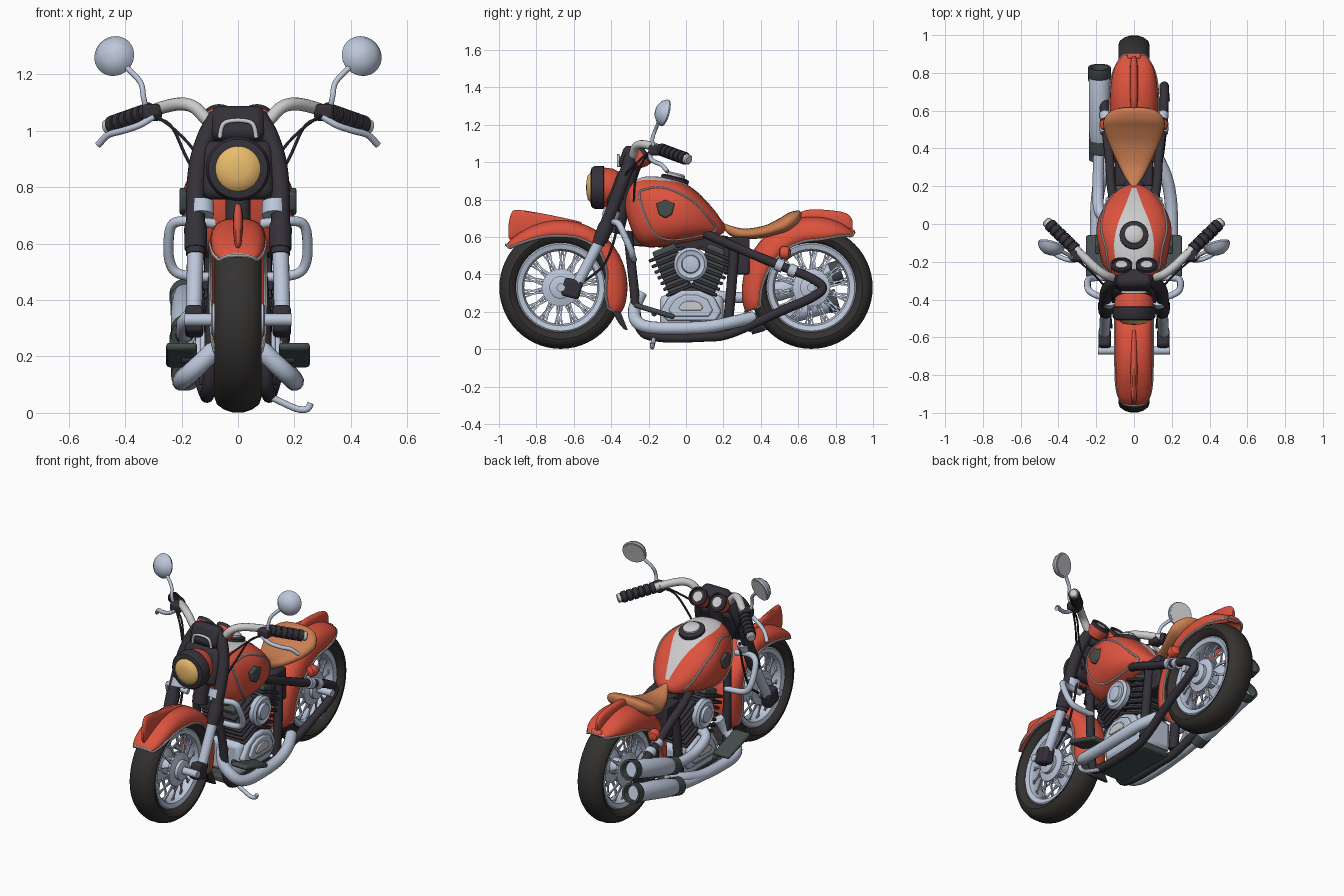
import bpy, bmesh
from math import sin, cos, pi, radians
from mathutils import Vector as V, Matrix

if "Cube" in bpy.data.objects:
    bpy.data.objects.remove(bpy.data.objects["Cube"])

def mat(name, *c):
    m = bpy.data.materials.new(name)
    m.diffuse_color = (*c, 1)
    m.use_nodes = True
    m.node_tree.nodes["Principled BSDF"].inputs["Base Color"].default_value = m.diffuse_color
    return m

RED, BLACK = mat("red", .72, .085, .048), mat("black", .035, .03, .04)
RUBBER, CHROME = mat("rubber", .035, .032, .03), mat("chrome", .5, .57, .7)
TAN, AMBER, DARK = mat("tan", .6, .21, .085), mat("amber", .82, .5, .15), mat("dark", .06, .075, .075)
GREY = None

def add(name, verts, faces, m, mirror=False, bevel=0, thick=0):
    me = bpy.data.meshes.new(name)
    me.from_pydata([tuple(v) for v in verts], [], faces)
    bm = bmesh.new(); bm.from_mesh(me)
    bmesh.ops.recalc_face_normals(bm, faces=bm.faces)
    bm.to_mesh(me); bm.free()
    if m: me.materials.append(m)
    o = bpy.data.objects.new(name, me)
    bpy.context.collection.objects.link(o)
    if bevel:
        b = o.modifiers.new("bevel", 'BEVEL'); b.width = bevel; b.segments = 2
    if thick:
        o.modifiers.new("solid", 'SOLIDIFY').thickness = thick
    if mirror:
        o.modifiers.new("mirror", 'MIRROR').use_mirror_merge = False
    return o

def skin(name, rows, m, mirror=False, loop=False, ring=True, thick=0):
    n, k = len(rows[0]), len(rows)
    f = [(i*n+j, i*n+(j+1) % n, (i+1) % k*n+(j+1) % n, (i+1) % k*n+j)
         for i in range(k if loop else k-1) for j in range(n if ring else n-1)]
    if ring and not loop:
        f += [tuple(range(n)), tuple(range((k-1)*n, k*n))]
    return add(name, [v for r in rows for v in r], f, m, mirror, thick=thick)

def spline(pts, n=6, loop=False):
    p, k, out = [V(q) for q in pts], len(pts), []
    at = lambda i: p[i % k] if loop else p[max(0, min(k-1, i))]
    for i in range(k if loop else k-1):
        a, b, c, d = at(i-1), at(i), at(i+1), at(i+2)
        for s in range(n):
            t = s/n
            out.append((b*2 + (c-a)*t + (a*2-b*5+c*4-d)*t*t + (b*3-a-c*3+d)*t**3)/2)
    return out if loop else out + [p[-1]]

def tube(name, pts, r, m, mirror=False, loop=False, seg=12, n=6):
    p, u, rows = spline(pts, n, loop), None, []
    k = len(p)
    for i in range(k):
        t = (p[(i+1) % k]-p[i-1] if loop else p[min(i+1, k-1)]-p[max(i-1, 0)]).normalized()
        u = (u - t*u.dot(t)).normalized() if u else t.orthogonal().normalized()
        w = t.cross(u)
        rows.append([p[i]+(u*cos(2*pi*j/seg)+w*sin(2*pi*j/seg))*r for j in range(seg)])
    return skin(name, rows, m, mirror, loop)

def lathe(name, prof, at, axis, m, mirror=False, seg=32, loop=False):
    R, at = V(axis).to_track_quat('Z', 'Y'), V(at)
    rows = [[at + R @ V((r*cos(2*pi*j/seg), r*sin(2*pi*j/seg), h)) for j in range(seg)] for r, h in prof]
    return skin(name, rows, m, mirror, loop)

def box(name, size, at, m, rx=0, mirror=False, bevel=.01):
    M = Matrix.Translation(at) @ Matrix.Rotation(radians(rx), 4, 'X')
    v = [M @ V((x*size[0]/2, y*size[1]/2, z*size[2]/2)) for x in (-1, 1) for y in (-1, 1) for z in (-1, 1)]
    f = [(0, 1, 3, 2), (4, 6, 7, 5), (0, 4, 5, 1), (2, 3, 7, 6), (0, 2, 6, 4), (1, 5, 7, 3)]
    return add(name, v, f, m, mirror, bevel)

def plate(name, yz, x0, x1, m, mirror=False, bevel=.008):
    return add(name, [(x, y, z) for x in (x0, x1) for y, z in yz],
               [tuple(range(len(yz))), tuple(range(len(yz), 2*len(yz)))] +
               [(i, (i+1) % len(yz), (i+1) % len(yz)+len(yz), i+len(yz)) for i in range(len(yz))], m, mirror, bevel)

P = .8  # roundness of lofted bodies
sp = lambda v: (abs(v)**P)*(1 if v > 0 else -1)
def loft(name, stations, m, seg=32):
    s = spline(stations, 5)
    skin(name, [[(w*sp(cos(2*pi*j/seg)), y, (a+b)/2+(b-a)/2*sp(sin(2*pi*j/seg))) for j in range(seg)] for y, a, b, w in s], m)
    return s

# wheels: tyre, rim, hub, spokes
for end, cy in (("front", -.67), ("rear", .67)):
    c, ax = (0, cy, .33), (1, 0, 0)
    half = [(.235, .045), (.25, .07), (.275, .083), (.3, .075), (.318, .05), (.328, .02)]
    lathe(end+"_tyre", half + [(r, -h) for r, h in half[::-1]], c, ax, RUBBER, seg=56, loop=True)
    rim = [(.242, .05), (.232, .058), (.205, .05), (.195, .03)]
    lathe(end+"_rim", rim + [(r, -h) for r, h in rim[::-1]], c, ax, CHROME, seg=48, loop=True)
    lathe(end+"_hub", [(.05, -.095), (.06, -.09), (.06, -.07), (.1, -.06), (.1, -.045), (.05, -.03), (.05, .03),
                       (.1, .045), (.1, .06), (.06, .07), (.06, .09), (.05, .095)], c, ax, CHROME)
    lathe(end+"_axle", [(.022, -.19), (.022, .19)], c, ax, CHROME, seg=16)
    vs, fs = [], []
    for i in range(56):
        a, s = 2*pi*i/56, (-1)**i
        b = a + (.16 if i % 4 < 2 else -.16)
        p, q = V((s*.055, .09*cos(a), .09*sin(a))), V((s*.025, .205*cos(b), .205*sin(b)))
        u = (q-p).orthogonal().normalized()*.0055
        w = (q-p).normalized().cross(u)
        k = len(vs)
        vs += [V(c)+e+d for e in (p, q) for d in (u, w, -u, -w)]
        fs += [(k+j, k+(j+1) % 4, k+4+(j+1) % 4, k+4+j) for j in range(4)]
    add(end+"_spokes", vs, fs, CHROME)

# fenders with edge trim: (angle, inner radius, outer radius, half width)
def fender(name, cy, table):
    s = spline(table, 6)
    pt = lambda a, r, x: V((x, cy+r*cos(radians(a)), .33+r*sin(radians(a))))
    skin(name, [[pt(a, ri+(ro-ri)*sin(pi*j/16)**.7, w*sp(cos(pi*j/16))) for j in range(17)] for a, ri, ro, w in s],
         RED, ring=False, thick=.006)
    e = [s[i] for i in range(0, len(s), 3)]
    mid = lambda q: [pt(q[0], q[1]+(q[2]-q[1])*sin(pi*t), q[3]*cos(pi*t)) for t in (.25, .5, .75)]
    tube(name+"_trim", [pt(a, ri, w) for a, ri, ro, w in e] + mid(e[-1]) +
         [pt(a, ri, -w) for a, ri, ro, w in e[::-1]] + mid(e[0])[::-1], .007, GREY, loop=True, seg=8, n=3)
fender("front_fender", -.67, [(142, .345, .37, .065), (135, .325, .37, .085), (120, .297, .363, .096), (90, .275, .36, .098),
                              (45, .285, .36, .098), (0, .24, .357, .096), (-18, .26, .355, .09), (-24, .28, .345, .08)])
fender("rear_fender", .67, [(200, .29, .375, .1), (190, .275, .375, .115), (157, .245, .365, .125), (119, .245, .375, .128),
                            (80, .26, .38, .125), (62, .31, .378, .105), (52, .35, .372, .065)])
loft("front_fender_crest", [(-.95, .6, .66, .008), (-.93, .58, .735, .015), (-.88, .6, .743, .018), (-.75, .62, .722, .018),
                            (-.62, .65, .695, .014), (-.56, .66, .68, .008)], RED, 16)
loft("rear_fender_crest", [(.57, .66, .71, .01), (.65, .66, .745, .02), (.78, .64, .742, .022), (.86, .62, .725, .018),
                           (.89, .63, .69, .008)], RED, 16)
plate("mud_flap", [(-.395, .2), (-.35, .2), (-.31, .1), (-.33, .105), (-.36, .14)], -.07, .07, BLACK)

# tank, top stripe, side trim, badge, cap
tank = loft("fuel_tank", [(-.325, .74, .81, .04), (-.3, .66, .87, .1), (-.26, .575, .905, .14), (-.2, .545, .92, .17),
                          (-.08, .555, .91, .197), (0, .57, .88, .195), (.08, .585, .82, .165), (.15, .6, .745, .115),
                          (.19, .615, .69, .07), (.21, .635, .66, .02)], RED, 48)
def station(y):
    for a, b in zip(tank, tank[1:]):
        if a[0] <= y <= b[0]:
            return a.lerp(b, (y-a[0])/(b[0]-a[0]))
def tank_x(y, z):
    _, a, b, w = station(y)
    return w*max(0, 1-abs((z-(a+b)/2)/((b-a)/2))**(2/P))**(P/2)
def tank_z(x, y):
    _, a, b, w = station(y)
    return (a+b)/2+(b-a)/2*max(0, 1-abs(x/w)**(2/P))**(P/2)
stripe = spline([(-.28, .06), (-.2, .095), (-.1, .105), (0, .085), (.1, .045), (.19, .012)])
skin("tank_stripe", [[(s*j/8, y, tank_z(s*j/8, y)+.004) for j in range(-8, 9)] for y, s in stripe], GREY, ring=False)
outline = spline([(-.25, .82), (-.2, .86), (-.1, .86), (.04, .79), (.13, .69), (.16, .64), (.08, .607), (-.1, .585), (-.19, .65)], 5, True)
tube("tank_side_trim", [(tank_x(y, z)+.001, y, z) for y, z in outline], .006, GREY, True, True, 8, 1)
plate("tank_badge", [(-.16, .78), (-.135, .785), (-.11, .8), (-.085, .785), (-.06, .78), (-.075, .72), (-.11, .7), (-.145, .72)],
      .18, .207, DARK, True)
cap_dir = (0, .25, 1)
lathe("tank_cap_base", [(.076, -.02), (.076, .012), (.06, .018)], (0, -.06, .905), cap_dir, BLACK)
lathe("tank_cap", [(.05, 0), (.05, .03), (.04, .038)], (0, -.06, .905), cap_dir, GREY)

# seat
loft("seat", [(.2, .64, .675, .015), (.25, .6, .657, .05), (.32, .588, .645, .085), (.42, .595, .662, .13), (.5, .61, .7, .158),
              (.55, .625, .73, .16), (.6, .665, .742, .12), (.617, .7, .73, .05)], TAN)

# frame
tube("frame_loop", [(.1, .1, .62), (.12, .2, .575), (.13, .35, .51), (.15, .52, .44), (.16, .66, .385), (.16, .73, .33),
                    (.16, .67, .275), (.15, .5, .2), (.12, .24, .085), (.11, .1, .065), (.11, -.15, .065), (.1, -.25, .12),
                    (.09, -.28, .35), (.07, -.31, .62)], .025, BLACK, True)
tube("seat_post", [(.1, .26, .56), (.11, .24, .3), (.11, .22, .1)], .028, BLACK, True)
box("backbone", (.1, .55, .08), (0, -.05, .58), BLACK, -3)
box("under_seat_box", (.2, .14, .2), (0, .27, .5), BLACK)
lathe("steering_neck", [(.045, 0), (.045, .4)], (0, -.38, .62), (0, .25, 1), BLACK)
for i, t in enumerate((0, .07)):
    lathe("shock_collar_%d" % i, [(.034, -.02), (.034, .02)], (.148, .5+t, .449-t*.42), (.1, 1, -.42), CHROME, True, 16)

# engine
box("crankcase", (.22, .34, .2), (0, .03, .19), CHROME, bevel=.03)
box("sump", (.18, .4, .04), (0, 0, .075), DARK)
for side, s in (("front", -1), ("rear", 1)):
    ang = radians(22)
    for k in range(7):
        d = .09+k*.034
        box("%s_cylinder_fin_%d" % (side, k), (.24+.01*(k % 2), .165+.006*k, .018),
            (0, .03+s*(.025+d*sin(ang)), .235+d*cos(ang)), BLACK, -s*22, bevel=.006)
    box(side+"_cylinder", (.19, .13, .33), (0, .03+s*.09, .39), DARK, -s*22)
lathe("air_cleaner", [(.05, 0), (.088, .02), (.09, .05), (.075, .062), (.065, .055), (.05, .055), (.045, .07), (.02, .075)],
      (.1, .025, .455), (1, 0, 0), CHROME, True, 40)
case = [(-.14, .2), (-.09, .28), (-.02, .315), (.07, .315), (.15, .28), (.19, .2), (.16, .15), (-.1, .15)]
plate("engine_side_cover", case, .1, .135, CHROME, True, .012)
plate("engine_cover_panel", [(.025+(y-.025)*.72, .232+(z-.232)*.7) for y, z in case], .13, .15, CHROME, True)
plate("engine_cover_inset", [(.025+(y-.025)*.4, .232+(z-.232)*.32) for y, z in case], .145, .158, GREY, True, .004)

# exhaust
tube("exhaust_pipe", [(.06, -.24, .3), (.09, -.275, .22), (.16, -.265, .15), (.195, -.2, .118), (.2, -.05, .112), (.195, .12, .12),
                      (.17, .25, .145), (.12, .36, .17)], .034, CHROME, True)
tube("upper_exhaust_pipe", [(-.1, .02, .36), (-.18, .06, .33), (-.19, .2, .28), (-.185, .4, .28)], .03, CHROME)
tube("lower_exhaust_pipe", [(-.2, .1, .118), (-.185, .25, .12), (-.18, .38, .14)], .032, CHROME)
for name, a, b in (("upper", (-.183, .36, .27), (-.183, .83, .42)), ("lower", (-.183, .32, .125), (-.183, .81, .265))):
    a, b = V(a), V(b); L = (b-a).length
    lathe(name+"_muffler", [(.032, 0), (.05, .09), (.055, .14), (.056, L-.05), (.05, L-.04)], a, b-a, CHROME)
    lathe(name+"_muffler_sleeve", [(.036, .01), (.054, .09), (.054, .02)], a, b-a, DARK)
    lathe(name+"_muffler_tip", [(.053, L-.06), (.06, L-.05), (.06, L), (.048, L), (.044, L-.045)], a, b-a, DARK)

# forks, axle brackets, headlight
tube("fork_slider", [(.157, -.585, .34), (.15, -.45, .6)], .029, CHROME, True, seg=20)
tube("fork_cover", [(.15, -.47, .56), (.15, -.39, .76), (.14, -.345, .88), (.11, -.31, .98), (.07, -.29, 1.05)], .034, BLACK, True, seg=20)
lathe("fork_collar", [(.039, 0), (.041, .08), (.036, .1)], (.15, -.46, .58), (0, .38, .92), BLACK, True)
box("axle_bracket", (.065, .1, .1), (.155, -.61, .325), BLACK, -15, True, .015)
lathe("fork_clamp", [(.045, 0), (.045, .05)], (.13, -.41, .7), (0, .38, .92), CHROME, True)
lathe("headlight_bucket", [(.04, .17), (.08, .15), (.1, .11), (.108, .05), (.108, 0)], (0, -.5, .865), (0, 1, 0), RED, seg=40)
lathe("headlight_ring", [(.085, -.02), (.105, -.015), (.114, 0), (.114, .05), (.1, .055)], (0, -.49, .865), (0, 1, 0), BLACK, seg=40)
lathe("headlight_lens", [(.08, .03), (.08, -.01), (.065, -.025), (.035, -.032), (.005, -.034)], (0, -.5, .865), (0, 1, 0), AMBER, seg=40)
box("headlight_mount", (.25, .07, .22), (0, -.36, .86), BLACK, -22, bevel=.03)
box("triple_clamp", (.19, .1, .13), (0, -.3, 1.02), BLACK, -20, bevel=.03)
tube("clamp_trim", [(-.065, -.36, .975), (-.045, -.362, 1.03), (.045, -.362, 1.03), (.065, -.36, .975)], .008, GREY)

# gauges
gd = (0, .8, .6)
lathe("gauge_cup", [(.02, -.06), (.045, -.045), (.056, -.01), (.056, .015)], (.067, -.235, 1.03), gd, RED, True)
lathe("gauge_bezel", [(.056, .01), (.058, .03), (.048, .034), (.046, .024)], (.067, -.235, 1.03), gd, BLACK, True)
lathe("gauge_face", [(.03, .02), (.03, .027)], (.067, -.235, 1.03), gd, GREY, True)

# handlebars, grips, levers, mirrors
tube("handlebar", [(.04, -.29, 1.0), (.1, -.285, 1.03), (.15, -.27, 1.08), (.2, -.235, 1.095), (.27, -.17, 1.082), (.36, -.085, 1.05)],
     .023, GREY, True)
grip = [(.025, 0)]
for k in range(6):
    grip += [(.034, .002+k*.034), (.034, .026+k*.034), (.028, .028+k*.034), (.028, .034+k*.034)]
lathe("grip", grip, (.31, -.135, 1.068), (.155, .15, -.055), BLACK, True, 20)
lathe("grip_end", [(.027, 0), (.027, .022), (.02, .028)], (.448, -.002, 1.019), (.155, .15, -.055), GREY, True, 20)
box("brake_reservoir", (.07, .07, .06), (.305, -.165, 1.065), BLACK, 0, True, .015)
tube("lever", [(.3, -.19, 1.05), (.35, -.19, 1.02), (.41, -.165, 1.0), (.46, -.13, .985), (.495, -.1, .95)], .012, CHROME, True)
tube("mirror_stem", [(.325, -.17, 1.07), (.335, -.18, 1.12), (.345, -.165, 1.17), (.385, -.145, 1.215), (.41, -.135, 1.235)], .01, CHROME, True)
md, mc = (-.25, .9, -.25), (.44, -.12, 1.266)
lathe("mirror_shell", [(.004, -.045), (.035, -.038), (.06, -.02), (.073, .005), (.07, .014)], mc, md, CHROME, True)
lathe("mirror_glass", [(.062, .01), (.062, .017)], mc, md, GREY, True)

# cables
tube("throttle_cable", [(.3, -.19, 1.06), (.22, -.26, 1.0), (.15, -.33, .92), (.1, -.34, .8)], .006, BLACK, True, seg=6)
tube("clutch_cable", [(.32, -.17, 1.05), (.24, -.22, 1.02), (.18, -.27, .9), (.1, -.28, .76)], .006, BLACK, True, seg=6)
tube("brake_hose", [(.12, -.36, .75), (.13, -.38, .6), (.13, -.44, .45), (.12, -.55, .36)], .007, BLACK, True, seg=6)

# crash bars, footboards, kickstand
tube("crash_bar", [(.08, -.38, .67), (.17, -.385, .68), (.23, -.36, .67), (.246, -.33, .61), (.24, -.295, .53), (.2, -.285, .49),
                   (.08, -.28, .48)], .018, CHROME, True)
box("footboard", (.11, .23, .028), (.2, -.17, .205), DARK, -17, True, .012)
lathe("footboard_peg", [(.015, 0), (.015, .12)], (.08, -.17, .19), (1, 0, 0), BLACK, True, 12)
tube("kickstand", [(.09, -.17, .07), (.15, -.175, .04), (.21, -.18, .014), (.245, -.18, .014), (.258, -.18, .035)], .012, CHROME)

# rear lights
lathe("rear_signal", [(.02, -.04), (.033, -.03), (.035, 0), (.025, .015), (.005, .02)], (.15, .54, .515), (.3, 1, 0), RED, True, 20)
box("tail_light", (.07, .035, .035), (0, .885, .625), RED, -30)

bpy.ops.object.select_all(action='SELECT')
bpy.context.view_layer.objects.active = bpy.data.objects["seat"]
bpy.ops.object.shade_smooth_by_angle(angle=radians(40))
